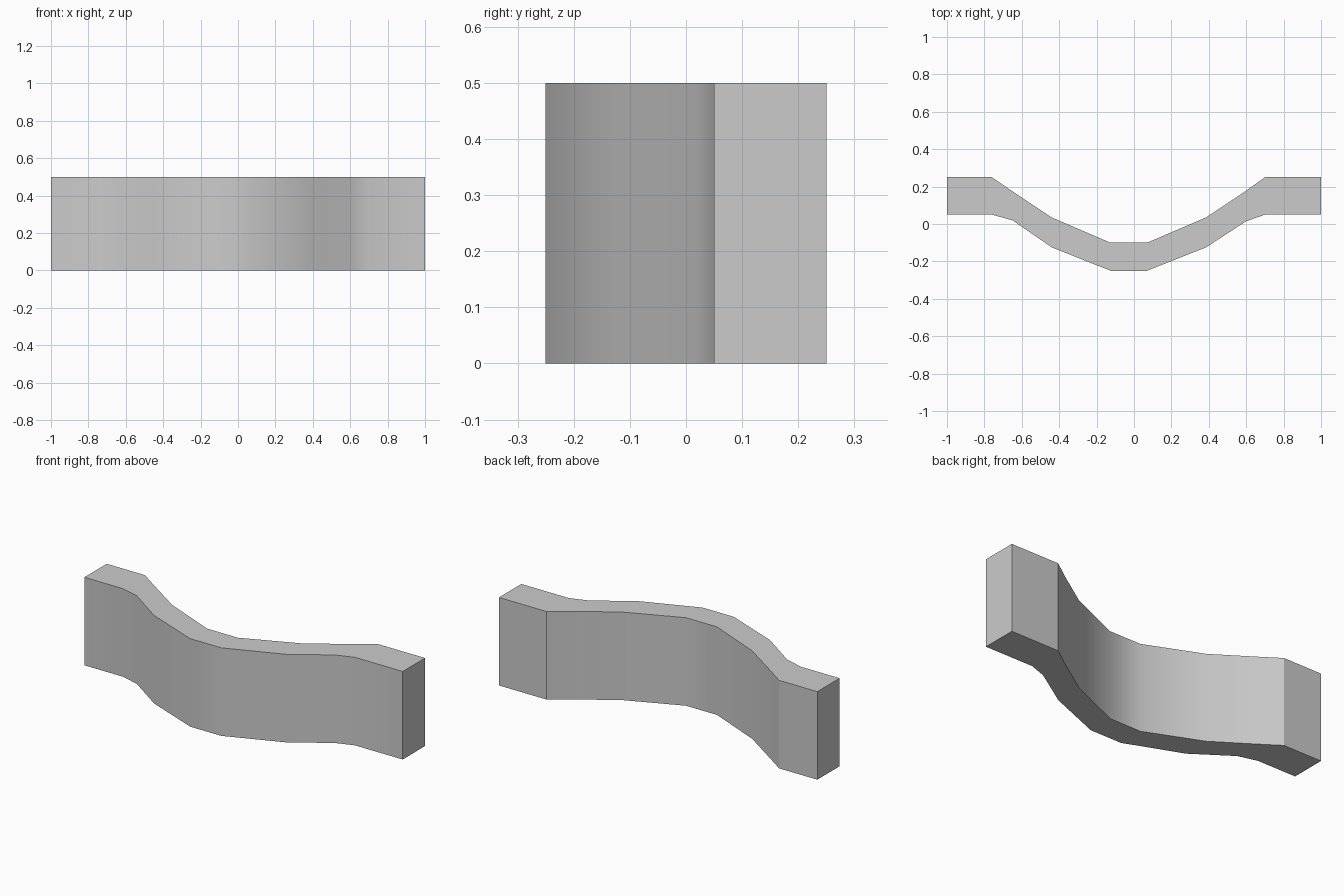
import bpy
import bmesh
import math
from mathutils import Vector

HEIGHT = 0.5

cube = bpy.data.objects.get("Cube")
if cube:
    bpy.data.objects.remove(cube, do_unlink=True)

grey = bpy.data.materials.new("plain grey")
grey.use_nodes = True
colour = (0.6, 0.6, 0.6, 1)
grey.diffuse_color = colour
grey.node_tree.nodes["Principled BSDF"].inputs["Base Color"].default_value = colour

# Plan outline: front edge and back edge, each from right end to left end
front_edge = [(-1, 0.05), (-0.76, 0.05), (-0.65, 0.02), (-0.44, -0.125), (-0.125, -0.25),
              (0.07, -0.25), (0.385, -0.125), (0.6, 0.015), (0.7, 0.05), (1, 0.05)]
back_edge = [(-1, 0.25), (-0.76, 0.25), (-0.65, 0.175), (-0.44, 0.035), (-0.125, -0.1),
             (0.07, -0.1), (0.385, 0.035), (0.595, 0.175), (0.7, 0.25), (1, 0.25)]

# Curved wall: outline extruded straight up
bm = bmesh.new()
outline = [bm.verts.new((x, y, 0)) for x, y in front_edge + back_edge[::-1]]
base = bm.faces.new(outline)
top = bmesh.ops.extrude_face_region(bm, geom=[base], use_keep_orig=True)
top_verts = [g for g in top["geom"] if isinstance(g, bmesh.types.BMVert)]
bmesh.ops.translate(bm, verts=top_verts, vec=Vector((0, 0, HEIGHT)))
bmesh.ops.recalc_face_normals(bm, faces=bm.faces)

mesh = bpy.data.meshes.new("curved_wall")
bm.to_mesh(mesh)
bm.free()
mesh.materials.append(grey)
wall = bpy.data.objects.new("curved_wall", mesh)
bpy.context.collection.objects.link(wall)

# Soft bends, crisp ends and rims
bpy.ops.object.select_all(action="DESELECT")
wall.select_set(True)
bpy.context.view_layer.objects.active = wall
bpy.ops.object.shade_smooth_by_angle(angle=math.radians(30))
